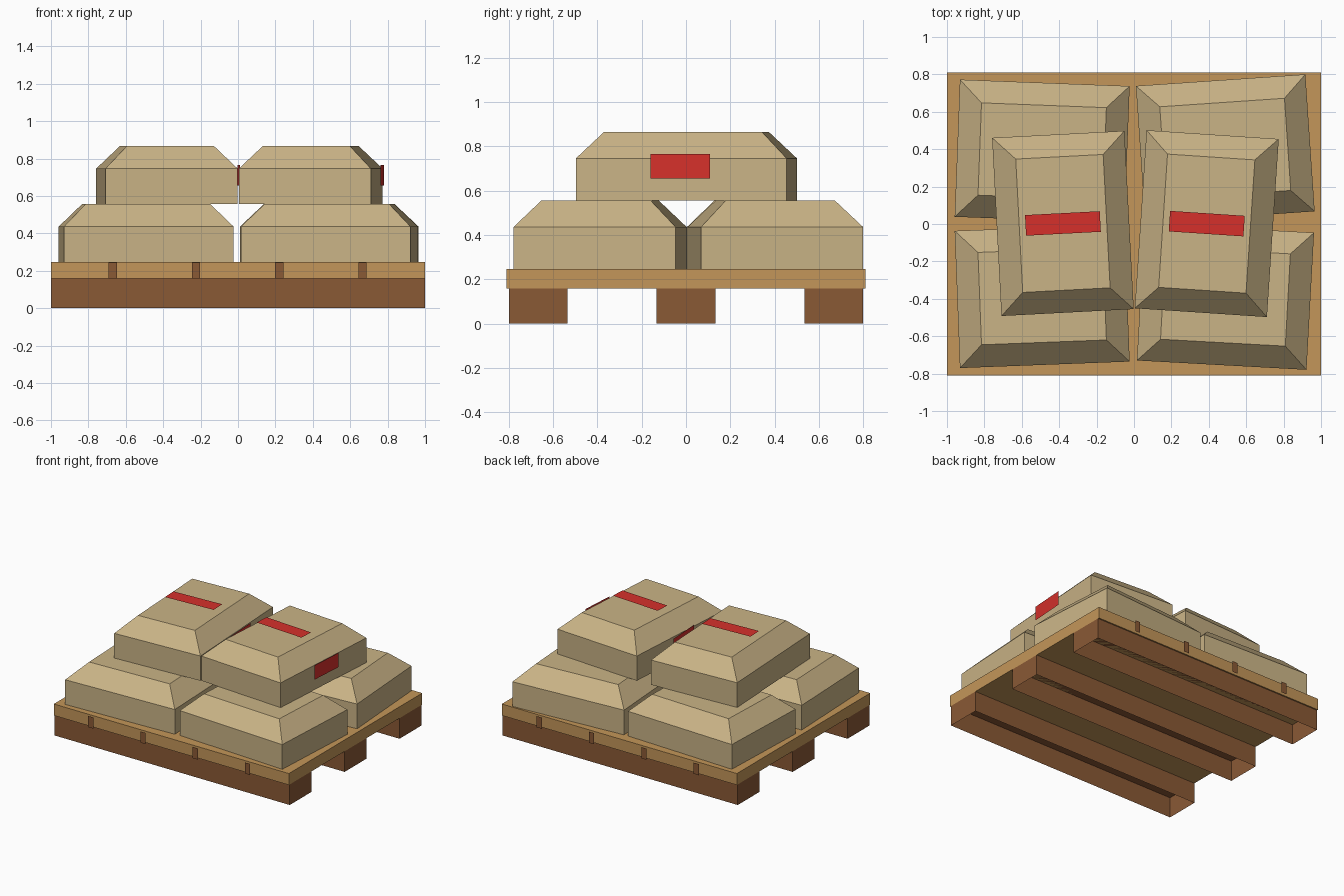
import bpy, bmesh
from math import radians
from mathutils import Matrix

cube = bpy.data.objects.get("Cube")
if cube:
    bpy.data.objects.remove(cube, do_unlink=True)


def material(name, rgb):
    mat = bpy.data.materials.new(name)
    mat.use_nodes = True
    mat.diffuse_color = (*rgb, 1)
    mat.node_tree.nodes["Principled BSDF"].inputs["Base Color"].default_value = (*rgb, 1)
    return mat


BURLAP = material("burlap", (0.59, 0.455, 0.24))
DECK = material("light_wood", (0.55, 0.305, 0.1))
RUNNER = material("dark_wood", (0.255, 0.1, 0.036))
RED = material("red_label", (0.67, 0.03, 0.024))


def finish(name, bm, mat, matrix=Matrix()):
    mesh = bpy.data.meshes.new(name)
    bm.to_mesh(mesh)
    bm.free()
    mesh.materials.append(mat)
    obj = bpy.data.objects.new(name, mesh)
    obj.matrix_world = matrix
    bpy.context.collection.objects.link(obj)
    return obj


def new_box(size, center):
    bm = bmesh.new()
    bmesh.ops.create_cube(bm, size=1)
    bmesh.ops.scale(bm, vec=size, verts=bm.verts)
    bmesh.ops.translate(bm, vec=center, verts=bm.verts)
    bm.normal_update()
    return bm


def runner(name, y):
    """Hollow beam, open underneath."""
    bm = new_box((2, 0.265, BEAM), (0, y, BEAM / 2))
    bottom = min(bm.faces, key=lambda f: f.normal.z)
    bmesh.ops.delete(bm, geom=[bottom], context="FACES_ONLY")
    finish(name, bm, RUNNER)


def plate(name, width, height, mat, matrix):
    """Flat sheet facing the local +z direction."""
    bm = bmesh.new()
    bmesh.ops.create_grid(bm, x_segments=1, y_segments=1, size=0.5)
    bmesh.ops.scale(bm, vec=(width, height, 1), verts=bm.verts)
    finish(name, bm, mat, matrix)


def sack(name, width, depth, matrix):
    """Straight-sided sack with a sloping shoulder and a flat top."""
    bm = new_box((width, depth, SIDE), (0, 0, SIDE / 2))
    top = max(bm.faces, key=lambda f: f.normal.z)
    new = bmesh.ops.extrude_face_region(bm, geom=[top])["geom"]
    bmesh.ops.delete(bm, geom=[top], context="FACES_ONLY")
    verts = [g for g in new if isinstance(g, bmesh.types.BMVert)]
    bmesh.ops.translate(bm, vec=(0, 0, SHOULDER), verts=verts)
    bmesh.ops.scale(bm, vec=(1 - 2 * INSET / width, 1 - 2 * INSET / depth, 1), verts=verts)
    bmesh.ops.recalc_face_normals(bm, faces=bm.faces)
    finish(name, bm, BURLAP, matrix)


def placed(x, y, z, angle=0, axis="Z"):
    return Matrix.Translation((x, y, z)) @ Matrix.Rotation(radians(angle), 4, axis)


# Pallet
BEAM, LOW = 0.158, 0.246
for name, y in (("front", -0.667), ("middle", 0), ("back", 0.667)):
    runner(name + "_runner", y)
finish("pallet_deck", new_box((2, 1.62, LOW - BEAM), (0, 0, (LOW + BEAM) / 2)), DECK)

# Dark strips just off the long edges of the deck
for side, y, tilt in (("front", -0.833, 90), ("back", 0.833, -90)):
    for i in range(4):
        plate(f"{side}_strip_{i + 1}", 0.044, 0.086, RUNNER,
              placed(-0.67 + i * 0.445, y, 0.202, tilt, "X"))

# Lower layer of sacks
SIDE, SHOULDER, INSET = 0.19, 0.12, 0.12
HIGH = LOW + SIDE + SHOULDER
for name, x, y, angle in (
    ("front_left", 0.489, -0.388, -3.15),
    ("front_right", -0.491, -0.386, 2.2),
    ("back_left", 0.488, 0.403, 3.9),
    ("back_right", -0.491, 0.388, -2.2),
):
    sack(name + "_lower_sack", 0.908, 0.734, placed(x, y, LOW, angle))

# Upper layer of sacks with red labels floating just off the top and left side
W, D, GAP = 0.708, 0.954, 0.03
for name, x, y, angle in (("left", 0.389, 0.002, -3.8), ("right", -0.38, 0.003, 3.0)):
    at = placed(x, y, HIGH, angle)
    sack(name + "_upper_sack", W, D, at)
    plate(name + "_top_label", 0.4, 0.11, RED, at @ placed(0, 0, SIDE + SHOULDER + GAP))
    plate(name + "_side_label", 0.11, 0.27, RED,
          at @ placed(W / 2 + GAP, -0.003, 0.155, 90, "Y"))
